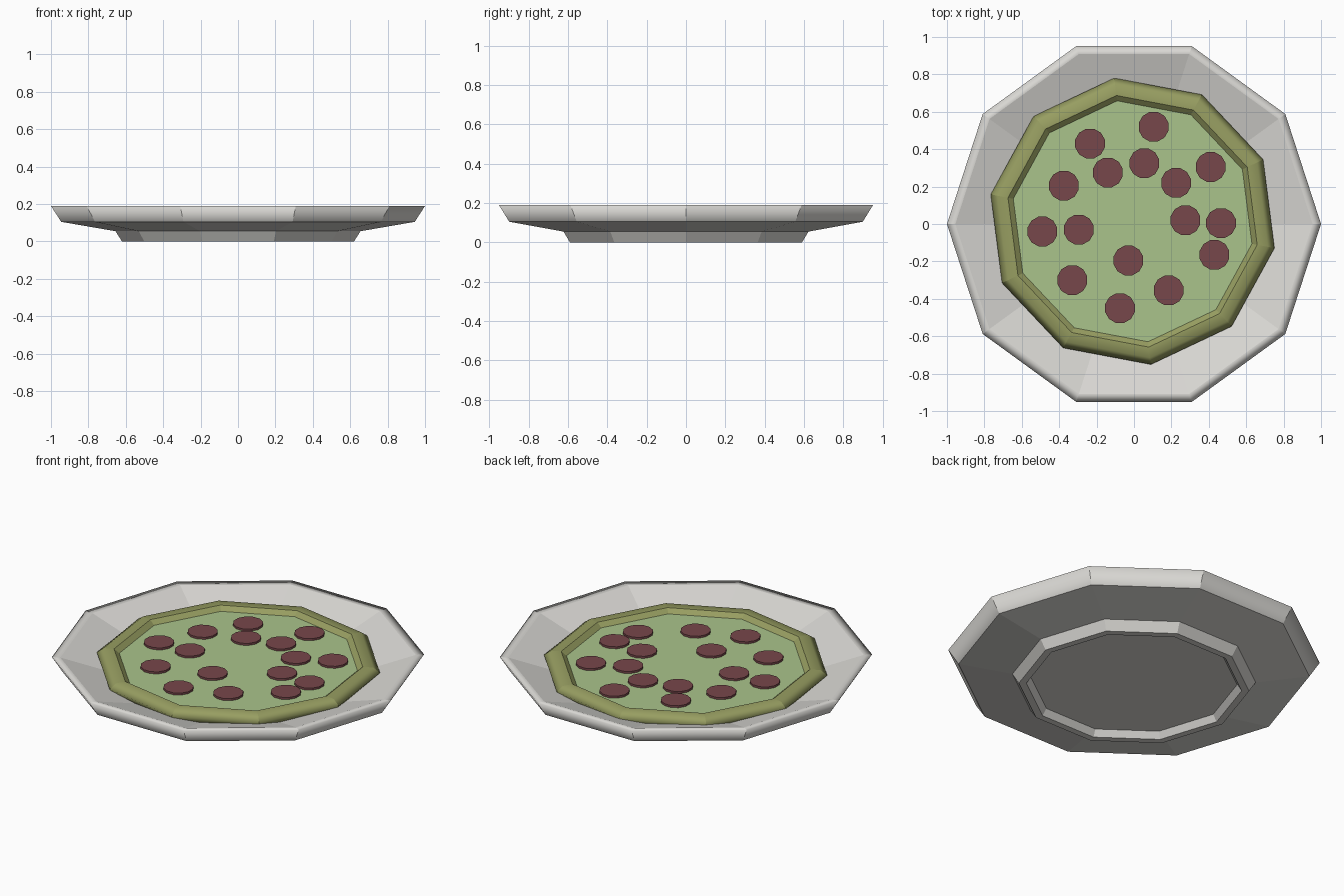
import bpy, bmesh
from math import cos, sin, radians, tau

cube = bpy.data.objects.get("Cube")
if cube:
    bpy.data.objects.remove(cube)


def material(name, r, g, b):
    m = bpy.data.materials.new(name)
    m.use_nodes = True
    m.diffuse_color = (r, g, b, 1)
    m.node_tree.nodes["Principled BSDF"].inputs["Base Color"].default_value = (r, g, b, 1)
    m.node_tree.nodes["Principled BSDF"].inputs["Roughness"].default_value = 0.7
    return m


def turned(name, profile, sides, mat, turn=0, centre=(0, 0), cap_ends=True, soft_rings=()):
    """Faceted turned shape; soft_rings are profile points shaded smooth."""
    bm = bmesh.new()
    rings = []
    for r, z in profile:
        angles = [radians(turn) + tau * i / sides for i in range(sides)]
        rings.append([bm.verts.new((r * cos(a), r * sin(a), z)) for a in angles])
    for a, b in zip(rings, rings[1:]):
        for i in range(sides):
            j = (i + 1) % sides
            bm.faces.new((a[i], a[j], b[j], b[i]))
    if cap_ends:
        bm.faces.new(rings[0][::-1])
        bm.faces.new(rings[-1])
    for f in bm.faces:
        f.smooth = True
    for e in bm.edges:
        e.smooth = False
    for k in soft_rings:
        for i in range(sides):
            bm.edges.get((rings[k][i], rings[k][(i + 1) % sides])).smooth = True
    bmesh.ops.recalc_face_normals(bm, faces=bm.faces)
    mesh = bpy.data.meshes.new(name)
    bm.to_mesh(mesh)
    bm.free()
    mesh.materials.append(mat)
    ob = bpy.data.objects.new(name, mesh)
    ob.location = (*centre, 0)
    bpy.context.collection.objects.link(ob)
    return ob


white = material("plate_white", 0.70, 0.69, 0.66)
olive = material("crust_olive", 0.31, 0.34, 0.12)
green = material("sauce_green", 0.40, 0.55, 0.26)
maroon = material("topping_maroon", 0.185, 0.063, 0.07)

# Plate: recessed foot, flared underside, lip and shallow bowl
turned("plate", [(0.555, 0.037), (0.58, 0), (0.62, 0), (0.655, 0.055), (0.945, 0.105),
                 (1, 0.19), (0.955, 0.187), (0.655, 0.09)], 10, white, soft_rings=(5,))

# Pizza crust and filling
centre = (-0.0075, 0.0145)
turned("crust", [(0.648, 0.1), (0.735, 0.1), (0.772, 0.142), (0.735, 0.17), (0.678, 0.17),
                 (0.648, 0.145), (0.648, 0.1)], 10, olive, 97.3, centre,
       cap_ends=False, soft_rings=(2, 3))
turned("sauce", [(0.65, 0.1), (0.65, 0.146)], 10, green, 97.3, centre)

# Round topping slices
spots = [(0.105, 0.52), (-0.235, 0.43), (0.055, 0.325), (-0.14, 0.275),
         (0.41, 0.305), (0.225, 0.22), (-0.375, 0.205), (0.275, 0.02),
         (0.465, 0.005), (-0.49, -0.04), (-0.295, -0.03), (0.43, -0.165),
         (-0.03, -0.195), (0.185, -0.355), (-0.33, -0.3), (-0.075, -0.45)]
for n, spot in enumerate(spots, 1):
    turned(f"topping_slice_{n}", [(0.082, 0.14), (0.082, 0.158)], 12, maroon, 15, spot)
